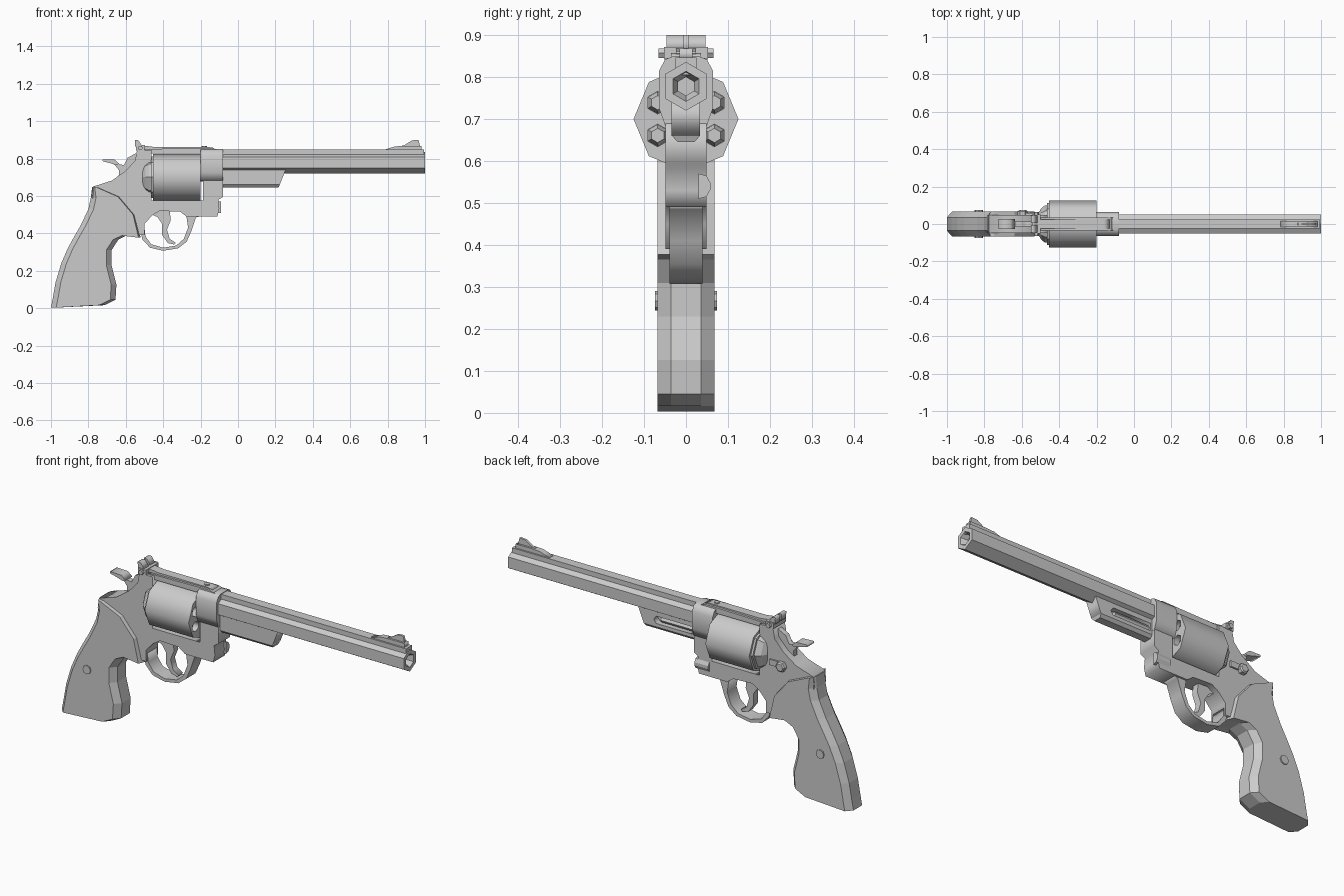
import bpy, bmesh
from math import cos, sin, pi
from mathutils import Matrix

SIDE = Matrix(((1, 0, 0, 0), (0, 0, -1, 0), (0, 1, 0, 0), (0, 0, 0, 1)))   # outline in x, z
AXIAL = Matrix(((0, 0, 1, 0), (1, 0, 0, 0), (0, 1, 0, 0), (0, 0, 0, 1)))   # outline in y, z


def finish(name, bm):
    bmesh.ops.remove_doubles(bm, verts=bm.verts, dist=1e-5)
    bmesh.ops.recalc_face_normals(bm, faces=bm.faces)
    me = bpy.data.meshes.new(name)
    bm.to_mesh(me)
    bm.free()
    ob = bpy.data.objects.new(name, me)
    bpy.context.collection.objects.link(ob)
    return ob


def plate(name, loops, half, centre=0, frame=SIDE):
    """Extrude outlines (first is outer, others are holes) into a flat plate."""
    cu = bpy.data.curves.new(name, 'CURVE')
    cu.dimensions, cu.fill_mode, cu.extrude = '2D', 'BOTH', half
    for loop in loops:
        sp = cu.splines.new('POLY')
        sp.points.add(len(loop) - 1)
        for p, (u, v) in zip(sp.points, loop):
            p.co = (u, v, 0, 1)
        sp.use_cyclic_u = True
    tmp = bpy.data.objects.new(name + "_outline", cu)
    bpy.context.collection.objects.link(tmp)
    dg = bpy.context.evaluated_depsgraph_get()
    me = bpy.data.meshes.new_from_object(tmp.evaluated_get(dg))
    bm = bmesh.new()
    bm.from_mesh(me)
    bpy.data.objects.remove(tmp)
    bm.transform(frame)
    bm.transform(Matrix.Translation((centre, 0, 0) if frame is AXIAL else (0, centre, 0)))
    return finish(name, bm)


def loft(name, rings):
    """Skin a list of equal-length rings and cap both ends."""
    bm = bmesh.new()
    rows = [[bm.verts.new(p) for p in r] for r in rings]
    n = len(rows[0])
    for a, b in zip(rows, rows[1:]):
        for i in range(n):
            j = (i + 1) % n
            bm.faces.new((a[i], a[j], b[j], b[i]))
    bm.faces.new(rows[0])
    bm.faces.new(rows[-1])
    return finish(name, bm)


def ngon(n, r, cy=0, cz=0, turn=0):
    return [(cy + r * cos(turn + 2 * pi * i / n), cz + r * sin(turn + 2 * pi * i / n)) for i in range(n)]


def ring(x, r, n, cy, cz, turn=0):
    return [(x, y, z) for y, z in ngon(n, r, cy, cz, turn)]


def box(name, x0, x1, y0, y1, z0, z1):
    return loft(name, [[(x0, y0, z), (x1, y0, z), (x1, y1, z), (x0, y1, z)] for z in (z0, z1)])


# Barrel with hollow muzzle, rib and front sight
B, HX = 0.778, pi / 6
loft("barrel", [ring(x, r, 6, 0, B, HX) for x, r in
                ((-0.2, 0.058), (1.0, 0.058), (1.0, 0.036), (0.97, 0.022), (0.8, 0.022))])
box("barrel_rib", -0.1, 0.995, -0.025, 0.025, 0.805, 0.847)
plate("sight_ramp", [[(0.76, 0.84), (0.84, 0.865), (0.89, 0.868), (0.98, 0.868), (0.98, 0.84)]], 0.016)
plate("sight_blade", [[(0.85, 0.86), (0.89, 0.872), (0.93, 0.897), (0.965, 0.9), (0.975, 0.86)]], 0.006)

# Shroud under the barrel: solid near side, slotted far side, chamfered underside
shroud = [(-0.08, 0.66), (0.223, 0.66), (0.255, 0.74), (-0.08, 0.74)]
slot = [(-0.07, 0.678), (0.15, 0.678), (0.165, 0.697), (0.15, 0.716), (-0.07, 0.716)]
plate("shroud_near", [shroud], 0.0175, -0.0165)
plate("shroud_far", [shroud, slot], 0.0165, 0.0165)
loft("shroud_underside", [[(-0.08, -h, z), (x, -h, z), (x, h, z), (-0.08, h, z)]
                          for h, z, x in ((0.033, 0.66, 0.223), (0.02, 0.645, 0.217))])
loft("ejector_rod", [ring(x, 0.014, 6, 0.012, 0.697) for x in (-0.1, 0.13)])

# Frame with open window for the cylinder
plate("frame", [[
    (-0.54, 0.845), (-0.462, 0.845), (-0.462, 0.575), (-0.187, 0.575), (-0.187, 0.69), (-0.08, 0.69),
    (-0.08, 0.595), (-0.105, 0.58), (-0.1, 0.53), (-0.11, 0.49), (-0.275, 0.49), (-0.31, 0.516),
    (-0.42, 0.52), (-0.46, 0.495), (-0.5, 0.45), (-0.5, 0.39), (-0.53, 0.39), (-0.62, 0.41),
    (-0.75, 0.5), (-0.782, 0.6), (-0.775, 0.65), (-0.675, 0.682), (-0.6, 0.735), (-0.55, 0.79)]], 0.049)
housing = [(0.03, 0.85), (0.05, 0.842), (0.064, 0.815), (0.064, 0.725), (0.048, 0.68)]
plate("barrel_housing", [housing + [(-y, z) for y, z in reversed(housing)]], 0.06, -0.14, AXIAL)
plate("top_strap", [[(-0.54, 0.826), (-0.18, 0.826), (-0.1, 0.845), (-0.14, 0.857), (-0.54, 0.85)]], 0.036)
loft("crane_hinge", [[(-0.17, y, 0.54 - h), (-0.09, y, 0.54 - h), (-0.09, y, 0.54 + h), (-0.17, y, 0.54 + h)]
                     for y, h in ((0.03, 0.03), (0.049, 0.025), (0.058, 0.008))])

# Trigger guard and trigger
plate("trigger_guard", [[
    (-0.19, 0.495), (-0.225, 0.485), (-0.25, 0.41), (-0.275, 0.355), (-0.32, 0.32), (-0.4, 0.307),
    (-0.47, 0.323), (-0.51, 0.366), (-0.525, 0.42), (-0.5, 0.43), (-0.495, 0.385), (-0.465, 0.342),
    (-0.4, 0.323), (-0.33, 0.335), (-0.29, 0.37), (-0.267, 0.43), (-0.277, 0.5)]], 0.039)
plate("trigger", [[
    (-0.46, 0.5), (-0.42, 0.53), (-0.365, 0.53), (-0.36, 0.47), (-0.38, 0.42), (-0.365, 0.37),
    (-0.333, 0.35), (-0.34, 0.34), (-0.375, 0.348), (-0.405, 0.39), (-0.405, 0.45), (-0.43, 0.487)]], 0.018)

# Eight-sided cylinder with six chambers, closing disc and recoil shield
C = 0.7
spots = ngon(6, 0.078, 0, C, HX)
plate("cylinder", [ngon(8, 0.125, 0, C)] + [ngon(6, 0.027, y, z, HX) for y, z in spots],
      0.1275, -0.3275, AXIAL)
for i, (y, z) in enumerate(spots):
    loft(f"chamber_plug_{i}", [ring(x, r, 6, y, z, HX) for x, r in
                               ((-0.45, 0.0265), (-0.25, 0.0265), (-0.225, 0.017))])
loft("ratchet_disc", [ring(x, 0.112, 8, 0, C) for x in (-0.466, -0.453)])
loft("recoil_shield", [ring(x, r, 8, 0, C) for x, r in
                       ((-0.51, 0.06), (-0.495, 0.085), (-0.475, 0.1), (-0.466, 0.1))])
loft("cylinder_axle", [ring(x, 0.025, 6, 0, C) for x in (-0.21, -0.18)])

# Rear sight on its leaf
plate("sight_leaf", [[(-0.53, 0.845), (-0.14, 0.845), (-0.13, 0.857), (-0.16, 0.862),
                      (-0.45, 0.862), (-0.51, 0.87), (-0.53, 0.87)]], 0.024)
box("rear_sight_body", -0.545, -0.5, -0.052, 0.052, 0.842, 0.872)
for s, side in ((-1, "near"), (1, "far")):
    y0, y1 = sorted((s * 0.006, s * 0.046))
    plate(f"rear_sight_notch_{side}", [[(-0.55, 0.865), (-0.552, 0.9), (-0.535, 0.9), (-0.51, 0.865)]],
          (y1 - y0) / 2, (y0 + y1) / 2)
    loft(f"rear_sight_screw_{side}", [[(x, s * y, z) for x, z in ngon(6, 0.013, -0.522, 0.857)]
                                      for y in (0.05, 0.065)])
    # Grip and frame screws
    loft(f"grip_screw_{side}", [[(x, s * y, z) for x, z in ngon(8, 0.023, -0.83, 0.267)]
                                for y in (0.06, 0.074)])
loft("strap_screw", [[(x, y, z) for x, y in ngon(6, 0.014, -0.18, 0)] for z in (0.85, 0.868)])

# Hammer and wide spur
plate("hammer", [[(-0.66, 0.79), (-0.635, 0.77), (-0.61, 0.765), (-0.59, 0.805), (-0.545, 0.828),
                  (-0.53, 0.75), (-0.6, 0.69), (-0.64, 0.69), (-0.635, 0.735), (-0.66, 0.768)]], 0.014)
plate("hammer_spur", [[(-0.725, 0.796), (-0.66, 0.794), (-0.635, 0.772), (-0.65, 0.765),
                       (-0.69, 0.777), (-0.725, 0.786)]], 0.028)

# Thumb latch on the far side
box("latch_base", -0.6, -0.525, 0.04, 0.058, 0.65, 0.68)
loft("latch_button", [[(x, y, z) for x, z in ngon(6, r, -0.595, 0.66)]
                      for y, r in ((0.04, 0.027), (0.068, 0.027), (0.074, 0.02))])

# Grip: chamfered rings from butt to top (back x, back z, front x, front z, front chamfer)
rows = [(-1, 0.003, -0.714, 0.016, 0.028), (-0.99, 0.055, -0.655, 0.045, 0.028),
        (-0.975, 0.14, -0.65, 0.126, 0.028), (-0.945, 0.24, -0.676, 0.23, 0.028),
        (-0.91, 0.32, -0.676, 0.31, 0.028), (-0.88, 0.375, -0.64, 0.366, 0.028),
        (-0.86, 0.41, -0.596, 0.388, 0.025), (-0.84, 0.445, -0.52, 0.377, 0.012),
        (-0.8, 0.53, -0.553, 0.5, 0.008), (-0.787, 0.59, -0.634, 0.596, 0.008),
        (-0.78, 0.648, -0.745, 0.644, 0.006)]
rings = []
for bx, bz, fx, fz, c in rows:
    d = min(0.028, 0.4 * (fx - bx))
    half = [(bx, 0.036, bz), (bx + d, 0.068, bz), (fx - c, 0.068, fz), (fx, 0.036, fz)]
    rings.append(half + [(x, -y, z) for x, y, z in reversed(half)])
loft("grip", rings)
